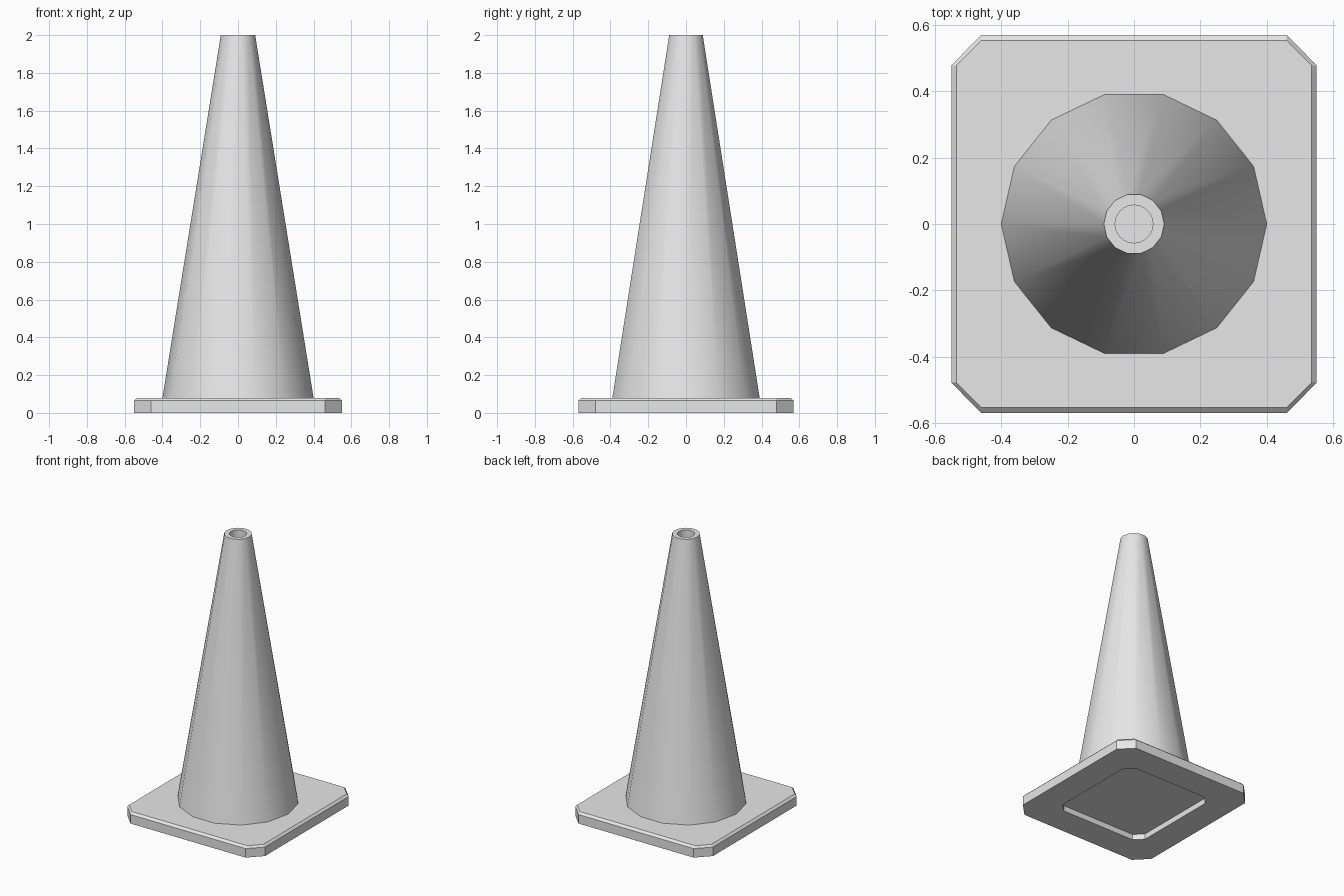
import bpy, bmesh
from math import cos, sin, tau

cube = bpy.data.objects.get("Cube")
if cube:
    bpy.data.objects.remove(cube, do_unlink=True)

grey = bpy.data.materials.new("light_grey")
grey.use_nodes = True
colour = (0.8, 0.8, 0.8, 1)
grey.diffuse_color = colour
grey.node_tree.nodes["Principled BSDF"].inputs["Base Color"].default_value = colour


def circle(bm, radius, z, sides):
    return [bm.verts.new((radius * cos(tau * i / sides), radius * sin(tau * i / sides), z))
            for i in range(sides)]


def clipped_rectangle(bm, x, y, cx, cy, z, scale=1):
    """Rectangle with corners cut off from (x, cy) to (cx, y)."""
    points = [(x, cy), (cx, y), (-cx, y), (-x, cy),
              (-x, -cy), (-cx, -y), (cx, -y), (x, -cy)]
    return [bm.verts.new((px * scale, py * scale, z)) for px, py in points]


def bridge(bm, lower, upper):
    n = len(lower)
    for i in range(n):
        j = (i + 1) % n
        bm.faces.new((lower[i], lower[j], upper[j], upper[i]))


def fill_between(bm, *rings):
    """Flat face between an outer and an inner ring."""
    edges = []
    for ring in rings:
        for a, b in zip(ring, ring[1:] + ring[:1]):
            edges.append(bm.edges.get((a, b)) or bm.edges.new((a, b)))
    bmesh.ops.triangle_fill(bm, use_beauty=True, edges=edges)


def finish(bm, name, smooth):
    bmesh.ops.recalc_face_normals(bm, faces=bm.faces[:])
    mesh = bpy.data.meshes.new(name)
    bm.to_mesh(mesh)
    bm.free()
    mesh.materials.append(grey)
    obj = bpy.data.objects.new(name, mesh)
    bpy.context.collection.objects.link(obj)
    if smooth:
        bpy.ops.object.select_all(action='DESELECT')
        obj.select_set(True)
        bpy.context.view_layer.objects.active = obj
        bpy.ops.object.shade_smooth_by_angle()
    return obj


# Base slab: clipped corners, bevelled top edge, shallow recess underneath
bm = bmesh.new()
outline = (0.55, 0.57, 0.46, 0.478)
bottom = clipped_rectangle(bm, *outline, 0)
side = clipped_rectangle(bm, *outline, 0.065)
top = clipped_rectangle(bm, 0.535, 0.553, 0.46, 0.478, 0.08)
recess_rim = clipped_rectangle(bm, *outline, 0, 0.64)
recess_roof = clipped_rectangle(bm, *outline, 0.04, 0.64)
bridge(bm, bottom, side)
bridge(bm, side, top)
bridge(bm, recess_rim, recess_roof)
bridge(bm, bottom, recess_rim)
bm.faces.new(top)
bm.faces.new(recess_roof)
finish(bm, "base_slab", False)

# Tapered body: fourteen sides with a round blind hole in the tip
bm = bmesh.new()
foot = circle(bm, 0.4, 0.08, 14)
tip = circle(bm, 0.091, 2, 14)
hole_rim = circle(bm, 0.057, 2, 32)
hole_floor = circle(bm, 0.057, 1.5, 32)
bridge(bm, foot, tip)
bridge(bm, hole_rim, hole_floor)
fill_between(bm, tip, hole_rim)
bm.faces.new(foot)
bm.faces.new(hole_floor)
finish(bm, "cone_body", True)
